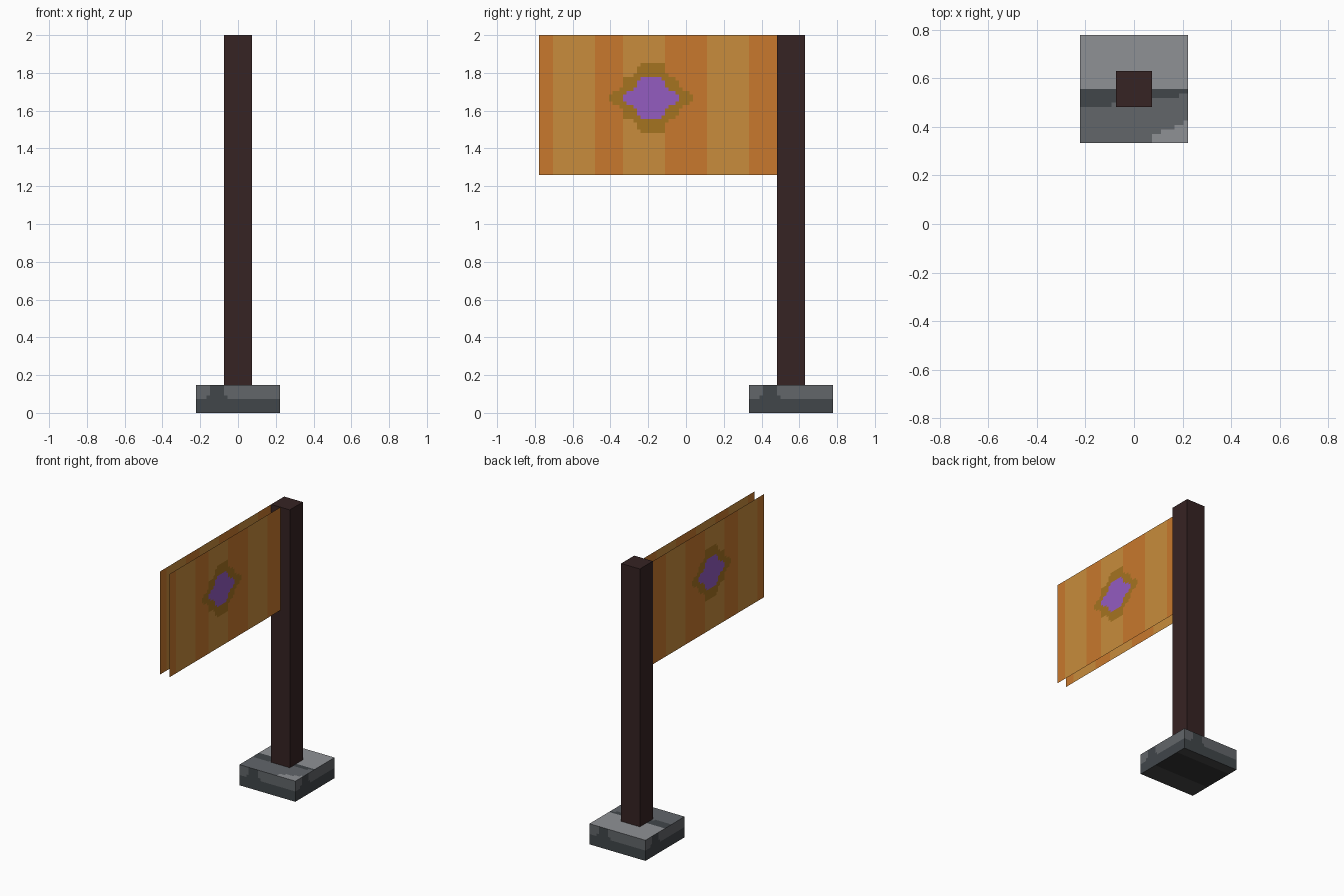
import bpy
import bmesh
from math import pi
from mathutils import Matrix, Vector

old = bpy.data.objects.get("Cube")
if old:
    bpy.data.objects.remove(old)

UNIT = 2 / 27          # size of one pattern cell
SUB = 4                # subdivisions per cell, for rounded pattern corners
POLE_Y = 7.5 * UNIT    # pole and base centre


def linear(c):
    c /= 255
    return c / 12.92 if c <= 0.04045 else ((c + 0.055) / 1.055) ** 2.4


def material(name, *rgb):
    mat = bpy.data.materials.new(name)
    colour = (*[linear(c) for c in rgb], 1)
    mat.diffuse_color = colour
    mat.use_nodes = True
    mat.node_tree.nodes["Principled BSDF"].inputs["Base Color"].default_value = colour
    return mat


WOOD = material("dark wood", 54, 35, 35)
CLOTH = {"o": material("orange cloth", 200, 120, 45),
         "y": material("pale orange cloth", 200, 140, 60),
         "g": material("bronze", 165, 115, 32),
         "v": material("violet", 148, 92, 192)}
STONE = {"l": material("light stone", 143, 145, 149),
         "m": material("mid stone", 98, 102, 106),
         "d": material("dark stone", 65, 70, 74),
         "a": material("underside stone", 70, 70, 70),
         "b": material("deep underside stone", 50, 50, 50)}


def rounded(rows):
    """Colour rule for a letter pattern whose corners are softened."""
    def cell(c, r):
        return rows[min(max(r, 0), len(rows) - 1)][min(max(c, 0), len(rows[0]) - 1)]

    def rule(u, v):
        c, r = int(u), int(v)
        fu, fv = u - c, v - r
        side = cell(c + (1 if fu > 0.5 else -1), r)
        end = cell(c, r + (1 if fv > 0.5 else -1))
        in_corner = min(fu, 1 - fu) < 1 / SUB and min(fv, 1 - fv) < 1 / SUB
        return side if in_corner and side == end else cell(c, r)
    return rule


def add_panel(bm, width, height, matrix, rule, keys):
    """Flat panel facing local +z, coloured by rule(u from left, v from top)."""
    nx, ny = width * SUB, height * SUB
    verts = bmesh.ops.create_grid(bm, x_segments=nx, y_segments=ny, size=1)["verts"]
    for f in {f for v in verts for f in v.link_faces}:
        p = f.calc_center_median()
        f.material_index = keys.index(rule((p.x + 1) * width / 2, (1 - p.y) * height / 2))
    scale = Matrix.Diagonal((width * UNIT / 2, height * UNIT / 2, 1, 1))
    bmesh.ops.transform(bm, matrix=matrix @ scale, verts=verts)


def finish(bm, name, palette):
    bmesh.ops.remove_doubles(bm, verts=bm.verts, dist=0.0005)
    bmesh.ops.dissolve_limit(bm, angle_limit=0.01, verts=bm.verts, edges=bm.edges,
                             delimit={'MATERIAL'})
    mesh = bpy.data.meshes.new(name)
    bm.to_mesh(mesh)
    bm.free()
    for mat in palette.values():
        mesh.materials.append(mat)
    bpy.context.collection.objects.link(bpy.data.objects.new(name, mesh))


# Striped cloth sheets with a stepped emblem
STRIPES = "oyyyooyyyoooyyyoo"
EMBLEM = ["  gg  ", " gvvg ", "gvvvvg", " gvvg ", "  gg  "]
cloth_rows = [list(STRIPES) for _ in range(10)]
for r, line in enumerate(EMBLEM):
    for c, letter in enumerate(line):
        if letter != " ":
            cloth_rows[r + 2][c + 5] = letter

upright = Matrix.Rotation(pi / 2, 4, 'X')
for name, x in (("inner_cloth", 0), ("outer_cloth", -UNIT)):
    bm = bmesh.new()
    place = Matrix.Translation((x, -2 * UNIT, 2 - 5 * UNIT))
    add_panel(bm, 17, 10, place @ Matrix.Rotation(pi / 2, 4, 'Z') @ upright,
              rounded(cloth_rows), list(CLOTH))
    finish(bm, name, CLOTH)


# Stone base
def top_rule(u, v):
    if v < 3 or (u > 3.9 and v > 7.2 - 0.4 * u):
        return "l"
    return "d" if v < 4.1 - 0.13 * u else "m"


def under_rule(u, v):
    return "b" if 2 < v < 5 else "a"


bm = bmesh.new()
keys = list(STONE)
side_rule = rounded(["mdmmmm", "dddddd"])
centre = Matrix.Translation((0, POLE_Y, UNIT))
for i in range(4):
    turn = Matrix.Rotation(i * pi / 2, 4, 'Z')
    add_panel(bm, 6, 2, centre @ turn @ Matrix.Translation((0, -3 * UNIT, 0)) @ upright,
              side_rule, keys)
add_panel(bm, 6, 6, centre @ Matrix.Translation((0, 0, UNIT)), top_rule, keys)
add_panel(bm, 6, 6, centre @ Matrix.Translation((0, 0, -UNIT)) @ Matrix.Rotation(pi, 4, 'X'),
          under_rule, keys)
finish(bm, "base", STONE)

# Square pole
bm = bmesh.new()
bmesh.ops.create_cube(bm, size=1)
bmesh.ops.scale(bm, vec=(2 * UNIT, 2 * UNIT, 25 * UNIT), verts=bm.verts)
bmesh.ops.translate(bm, vec=Vector((0, POLE_Y, 14.5 * UNIT)), verts=bm.verts)
finish(bm, "pole", {"w": WOOD})
